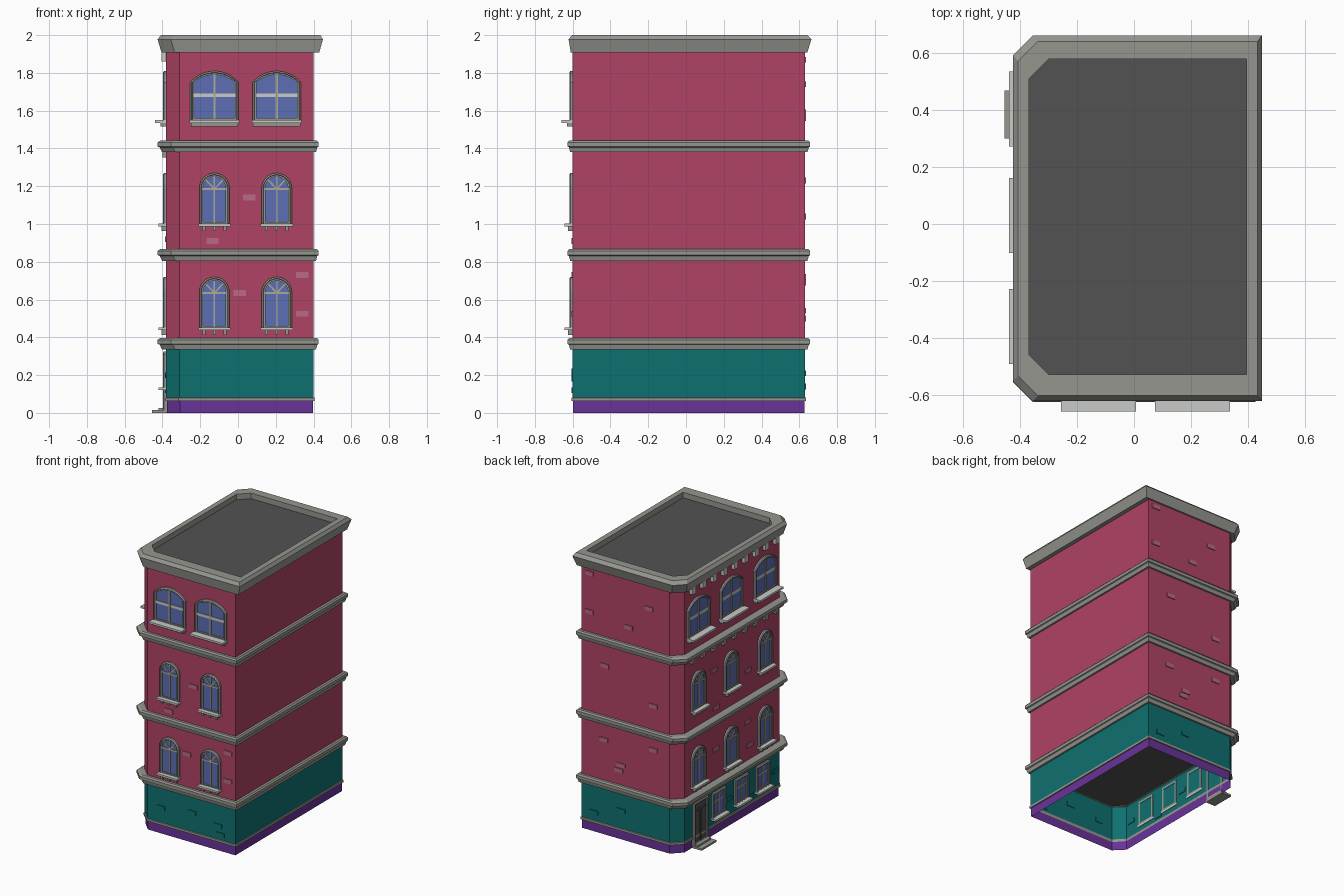
import bpy, bmesh, math
from mathutils import Matrix, Vector

if "Cube" in bpy.data.objects:
    bpy.data.objects.remove(bpy.data.objects["Cube"])


def material(name, r, g, b):
    lin = [((c / 255 + 0.055) / 1.055) ** 2.4 if c > 10 else c / 3294 for c in (r, g, b)]
    m = bpy.data.materials.new(name)
    m.diffuse_color = (*lin, 1)
    m.use_nodes = True
    m.node_tree.nodes["Principled BSDF"].inputs["Base Color"].default_value = m.diffuse_color
    return m


PINK = material("raspberry wall", 176, 67, 101)
BRICK = material("pale brick", 184, 106, 134)
TEAL = material("teal wall", 15, 112, 112)
PURPLE = material("purple plinth", 104, 50, 152)
TRIM = material("grey trim", 150, 150, 144)
LIGHT = material("light stone", 200, 203, 200)
DARK = material("dark roof", 82, 82, 82)
GLASS = material("blue glass", 92, 110, 180)
BAR = material("beige bars", 172, 170, 150)

# Parts are collected by name, one bmesh each
parts = {}


def part(name, mat):
    if name not in parts:
        parts[name] = (bmesh.new(), mat)
    return parts[name][0]


def loft(bm, rings, closed=False, cap0=False, cap1=False):
    vs = [[bm.verts.new(p) for p in r] for r in rings]
    n = len(vs[0])
    pairs = list(zip(vs, vs[1:])) + ([(vs[-1], vs[0])] if closed else [])
    for a, b in pairs:
        for i in range(n):
            j = (i + 1) % n
            bm.faces.new((a[i], a[j], b[j], b[i]))
    if cap0:
        bm.faces.new(vs[0][::-1])
    if cap1:
        bm.faces.new(vs[-1])


# ---- Footprint: rectangle with both left corners cut ----
L, R, F, B = -0.38, 0.40, -0.60, 0.63


def plan(z, l=0, r=0, f=0, b=0, c=0.07):
    """Footprint pushed out by l, r, f, b on the four sides."""
    x0, x1, y0, y1 = L - l, R + r, F - f, B + b
    return [(x0 + c, y0, z), (x1, y0, z), (x1, y1, z),
            (x0 + c, y1, z), (x0, y1 - c, z), (x0, y0 + c, z)]


def even(z, o):
    return plan(z, o, o, o, o)


# Walls, open at the bottom
loft(part("plinth", PURPLE), [even(0, -0.003), even(0.066, -0.003)])
loft(part("plinth_trim", TRIM), [even(0.064, -0.003), even(0.064, 0.005),
                                 even(0.08, 0.005), even(0.084, -0.003)], closed=True)
loft(part("ground_floor_wall", TEAL), [even(0.08, 0), even(0.36, 0)])
loft(part("upper_wall", PINK), [even(0.36, 0), even(1.93, 0)])
part("ground_ceiling", DARK)
bm = parts["ground_ceiling"][0]
bm.faces.new([bm.verts.new(p) for p in even(0.34, -0.001)][::-1])

# String courses between floors
bm = part("string_courses", TRIM)
for z in (0.335, 0.805, 1.38):
    prof = [(0, -0.005), (0, 0.013), (0.026, 0.02), (0.03, 0.027),
            (0.052, 0.027), (0.062, 0.018), (0.062, -0.005)]
    loft(bm, [plan(z + dz, o * (1.7 if o > 0 else 1), o, o, o) for dz, o in prof], closed=True)

# Roof cornice and parapet
loft(part("cornice", TRIM), [
    even(1.908, -0.01), plan(1.908, 0.025, 0.03, 0.01, 0.012),
    plan(1.978, 0.046, 0.05, 0.022, 0.034), plan(2.0, 0.028, 0.035, 0.004, 0.012),
    plan(2.0, -0.01, -0.005, -0.07, -0.05), plan(1.94, -0.01, -0.005, -0.07, -0.05)], closed=True)
bm = part("roof", DARK)
bm.faces.new([bm.verts.new(p) for p in plan(1.96, -0.008, -0.003, -0.068, -0.048)])


# ---- Wall frames: u across, v up, w outwards ----
def wall(u, w, origin):
    m = Matrix((u, (0, 0, 1), w)).transposed().to_4x4()
    m.translation = origin
    return m


FRONT = wall((1, 0, 0), (0, -1, 0), (0, F, 0))
LEFT = wall((0, -1, 0), (-1, 0, 0), (L, 0, 0))
BACK = wall((-1, 0, 0), (0, 1, 0), (0, B, 0))


def to_wall(M, pts, w):
    return [M @ Vector((u, v, w)) for u, v in pts]


def prism(name, mat, M, pts, w0, w1):
    loft(part(name, mat), [to_wall(M, pts, w0), to_wall(M, pts, w1)], cap0=True, cap1=True)


def block(name, mat, M, u, v, du, dv, w1, w0=-0.004):
    a, b = du / 2, dv / 2
    prism(name, mat, M, [(u - a, v - b), (u + a, v - b), (u + a, v + b), (u - a, v + b)], w0, w1)


def bar(name, mat, M, p, q, width, w):
    p, q = Vector(p), Vector(q)
    s = (q - p).normalized() * width / 2
    s = Vector((-s.y, s.x))
    prism(name, mat, M, [p - s, q - s, q + s, p + s], 0.002, w)


def arch(u, half, v0, vs, rise, n=12):
    """Opening with a circular-arc head."""
    rad = (half * half + rise * rise) / (2 * rise)
    a = math.pi / 2 if rise >= half else math.asin(half / rad)
    return [(u - half, v0), (u + half, v0)] + [
        (u + rad * math.sin(a * (1 - 2 * i / n)),
         vs + rise - rad + rad * math.cos(a * (1 - 2 * i / n))) for i in range(n + 1)]


def opening(M, u, half, v0, vs, rise, t, arched, filler="window_glass", mat=GLASS):
    """Moulded surround of width t around a thin pane."""
    def ring(d, w):
        k = d if arched else 0
        return to_wall(M, arch(u, half - d, v0 + d, vs - (0 if arched else d),
                               max(rise - k, 0.0005)), w)
    loft(part("window_frames", TRIM), [ring(0, -0.003), ring(0, 0.012), ring(t * .4, 0.018),
                                       ring(t * .55, 0.012), ring(t, 0.012), ring(t, -0.003)], closed=True)
    bm = part(filler, mat)
    bm.faces.new([bm.verts.new(p) for p in ring(t * .9, 0.004)])


def round_window(M, u, base):
    opening(M, u, 0.08, base, base + 0.2, 0.08, 0.02, True)
    s = base + 0.195
    bar("window_bars", BAR, M, (u, base + .02), (u, s + .063), 0.009, 0.009)
    bar("window_bars", BAR, M, (u - .06, s), (u + .06, s), 0.012, 0.01)
    for k in (-1, 1):
        bar("window_bars", BAR, M, (u, s), (u + k * .043, s + .046), 0.008, 0.009)
    block("window_sills", LIGHT, M, u, base + 0.005, 0.17, 0.014, 0.042)
    for k in (-0.055, 0, 0.055):
        block("sill_brackets", TRIM, M, u + k, base - 0.014, 0.016, 0.026, 0.024)


def wide_window(M, u):
    opening(M, u, 0.128, 1.54, 1.75, 0.06, 0.02, True)
    bar("window_bars", BAR, M, (u, 1.56), (u, 1.79), 0.012, 0.011)
    bar("window_transoms", LIGHT, M, (u - .108, 1.682), (u + .108, 1.682), 0.02, 0.009)
    block("window_sills", LIGHT, M, u, 1.543, 0.264, 0.014, 0.06)
    block("lower_sills", TRIM, M, u, 1.527, 0.25, 0.02, 0.03)


# Upper windows on the front and left
for M, places in ((FRONT, (-0.125, 0.205)), (LEFT, (-0.405, -0.03, 0.36))):
    for u in places:
        wide_window(M, u)
        round_window(M, u, 0.99)
        round_window(M, u, 0.44)

# Ground floor windows, door and step on the left
for u in (-0.175, 0.085, 0.33):
    opening(LEFT, u, 0.075, 0.13, 0.312, 0.0005, 0.016, False)
    bar("window_bars", BAR, LEFT, (u, .145), (u, .298), 0.01, 0.009)
    bar("window_bars", BAR, LEFT, (u - .06, .245), (u + .06, .245), 0.01, 0.009)
    block("window_sills", LIGHT, LEFT, u, 0.127, 0.165, 0.014, 0.042)
opening(LEFT, -0.385, 0.082, 0.012, 0.325, 0.0005, 0.018, False, "door", DARK)
bar("door_rails", DARK, LEFT, (-.385, .03), (-.385, .26), 0.012, 0.01)
bar("door_rails", DARK, LEFT, (-.45, .26), (-.32, .26), 0.012, 0.01)
block("door_step", TRIM, LEFT, -0.385, 0.007, 0.17, 0.014, 0.075)
block("door_step", TRIM, LEFT, -0.385, 0.02, 0.15, 0.014, 0.04)

# Small blocks below the cornice and upper course on the left
for i in range(9):
    u = -0.48 + i * 0.12
    block("cornice_blocks", LIGHT, LEFT, u, 1.885, 0.04, 0.05, 0.024)
    block("course_blocks", TRIM, LEFT, u, 1.366, 0.03, 0.03, 0.02)

# Single raised bricks
for M, spots in (
    (FRONT, ((.06, 1.14), (-.135, .91), (.01, .635), (.34, .73), (.34, .525),
             (-.2, .19), (.05, .22), (.26, .18), (.28, .12))),
    (BACK, ((-.337, 1.87), (-.337, 1.59), (-.02, 1.56), (.143, 1.74), (-.21, 1.23), (.18, 1.04),
            (-.22, .69), (.18, .72), (-.08, .54), (-.1, .5), (-.3, .14), (-.08, .21))),
    (LEFT, ((-.22, 1.2), (.17, 1.05), (-.2, .62), (.16, .68), (.19, .5), (-.2, .92),
            (.48, .2), (-.05, .2), (.2, .12)))):
    for u, v in spots:
        low = v < 0.33
        block("teal_bricks" if low else "pale_bricks", TEAL if low else BRICK,
              M, u, v, 0.065, 0.03, 0.006)

# ---- Turn the parts into objects ----
for name, (bm, mat) in parts.items():
    bmesh.ops.recalc_face_normals(bm, faces=bm.faces)
    if name in ("roof", "window_glass", "door", "ground_ceiling"):
        out = {"roof": Vector((0, 0, 1)), "ground_ceiling": Vector((0, 0, -1))}.get(name, Vector((-1, -1, 0)))
        bm.normal_update()
        bmesh.ops.reverse_faces(bm, faces=[f for f in bm.faces if f.normal.dot(out) < 0])
    me = bpy.data.meshes.new(name)
    bm.to_mesh(me)
    bm.free()
    me.materials.append(mat)
    bpy.context.collection.objects.link(bpy.data.objects.new(name, me))
